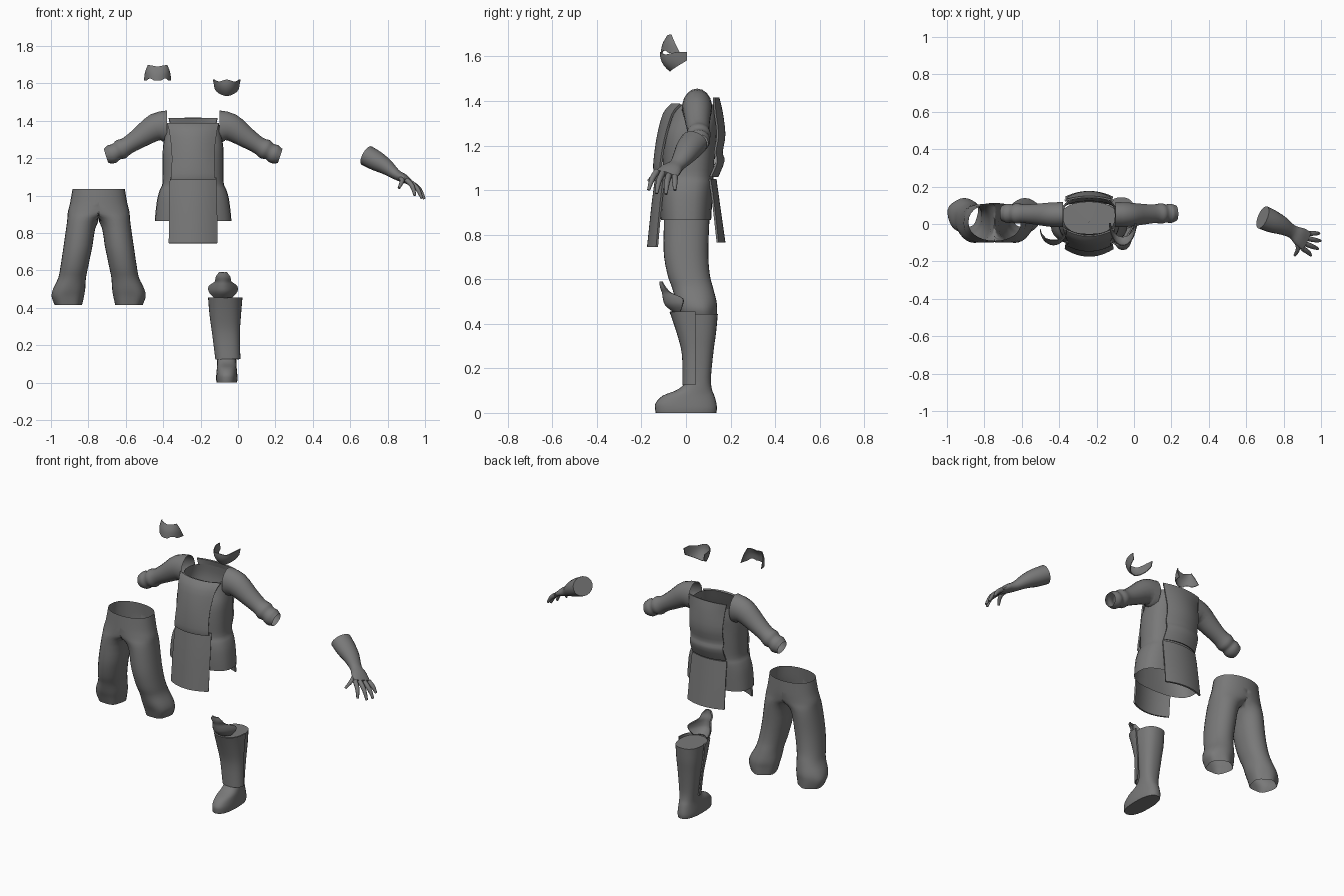
import bpy, bmesh
from math import sin, cos, pi, copysign
from mathutils import Vector

if "Cube" in bpy.data.objects:
    bpy.data.objects.remove(bpy.data.objects["Cube"])

DARK = bpy.data.materials.new("dark_grey")
DARK.diffuse_color = (.19, .19, .19, 1)
DARK.use_nodes = True
DARK.node_tree.nodes["Principled BSDF"].inputs["Base Color"].default_value = DARK.diffuse_color


def lerp(rows, t):
    """Smooth (Catmull-Rom) interpolation through a list of tuples."""
    n = len(rows) - 1
    s = min(max(t, 0), 1) * n
    i = min(int(s), n - 1)
    f = s - i
    a, b, c, d = (rows[max(i - 1, 0)], rows[i], rows[i + 1], rows[min(i + 2, n)])
    return [0.5 * (2 * q + (r - p) * f + (2 * p - 5 * q + 4 * r - w) * f * f
                   + (3 * q - p - 3 * r + w) * f ** 3) for p, q, r, w in zip(a, b, c, d)]


def grid(name, f, nu, nv, loop=False, caps=(0, 0), thick=0, x=0, mirror=False):
    """Surface from f(u, v); loop closes it in u."""
    bm = bmesh.new()
    cols = nu if loop else nu + 1
    vs = [[bm.verts.new(f(i / nu, j / nv)) for i in range(cols)] for j in range(nv + 1)]
    for j in range(nv):
        for i in range(nu):
            k = (i + 1) % cols
            q = [vs[j][i], vs[j][k], vs[j + 1][k], vs[j + 1][i]]
            if mirror == 'seam' and all(p.co.x < 1e-5 for p in q):
                continue
            bm.faces.new(q)
    if caps[0]:
        bm.faces.new(vs[0])
    if caps[1]:
        bm.faces.new(vs[-1])
    bmesh.ops.delete(bm, geom=[v for v in bm.verts if not v.link_faces], context='VERTS')
    bmesh.ops.remove_doubles(bm, verts=bm.verts, dist=1e-5)
    bmesh.ops.recalc_face_normals(bm, faces=bm.faces)
    me = bpy.data.meshes.new(name)
    bm.to_mesh(me)
    bm.free()
    me.materials.append(DARK)
    ob = bpy.data.objects.new(name, me)
    bpy.context.collection.objects.link(ob)
    ob.location.x = x
    bpy.ops.object.select_all(action='DESELECT')
    ob.select_set(True)
    bpy.context.view_layer.objects.active = ob
    if mirror:
        ob.modifiers.new("mirror", 'MIRROR')
    if thick:
        m = ob.modifiers.new("solid", 'SOLIDIFY')
        m.thickness, m.offset = thick, 0
        bpy.ops.object.modifier_apply(modifier="solid")
    bpy.ops.object.shade_smooth_by_angle(angle=0.7)
    return ob


def loft(name, rows, power=2.3, n=28, sub=3, **kw):
    """Horizontal rings; rows are (cx, cy, z, rx, ry)."""
    def f(u, v):
        cx, cy, z, rx, ry = lerp(rows, v)
        a = 2 * pi * u
        return (cx + rx * sgnpow(cos(a), power), cy + ry * sgnpow(sin(a), power), z)
    return grid(name, f, n, sub * (len(rows) - 1), loop=True, **kw)


def sgnpow(c, p):
    return copysign(abs(c) ** (2 / p), c)


def tube(name, rows, n=18, sub=3, **kw):
    """Rings square to a path; rows are (x, y, z, r_up, r_depth)."""
    def f(u, v):
        r = lerp(rows, v)
        t = (Vector(lerp(rows, v + .02)[:3]) - Vector(lerp(rows, v - .02)[:3])).normalized()
        b = Vector((0, 1, 0))
        b = (b - b.dot(t) * t).normalized()
        a = 2 * pi * u
        return Vector(r[:3]) + b.cross(t) * r[3] * cos(a) + b * r[4] * sin(a)
    return grid(name, f, n, sub * (len(rows) - 1), loop=True, **kw)


def plate(name, rows, x, nu=12, sub=3, thick=.01):
    """Bent panel; rows are (z, y at centre, half width, bend)."""
    def f(u, v):
        z, y, hw, bend = lerp(rows, v)
        s = 2 * u - 1
        return (hw * s, y + bend * s * s, z)
    return grid(name, f, nu, sub * (len(rows) - 1), thick=thick, x=x)


# Coat body, open at the neck and hem
CX = -.24
loft("coat_body", [(0, 0, .865, .205, .113), (0, 0, .92, .2, .116), (0, .002, .985, .191, .118),
                   (0, .006, 1.03, .178, .117), (0, .01, 1.065, .164, .113),
                   (0, .012, 1.15, .163, .118), (0, .018, 1.25, .162, .12),
                   (0, .035, 1.32, .152, .112), (0, .045, 1.385, .138, .098)], power=2.6, x=CX)
# Closing panel inside the waist
loft("coat_waist_lining", [(0, .01, 1.05, .165, .11), (0, .01, 1.051, .001, .001)], sub=1, x=CX)
# Sleeves
tube("sleeves", [(.14, .05, 1.37, .086, .068), (.20, .05, 1.365, .074, .066), (.285, .052, 1.31, .056, .056),
                 (.35, .055, 1.268, .047, .05), (.385, .056, 1.248, .054, .055), (.41, .056, 1.235, .046, .048),
                 (.435, .057, 1.222, .052, .052), (.465, .058, 1.212, .04, .041)],
     x=CX, mirror=True)
# Front and back panels
plate("front_plate", [(1.385, -.063, .138, .04), (1.34, -.1, .125, .04), (1.23, -.128, .112, .035),
                      (1.12, -.142, .114, .03), (1.085, -.14, .118, .03)], CX)
plate("front_tabard", [(1.095, -.128, .122, .035), (.95, -.148, .126, .037), (.745, -.17, .128, .04)], CX)
plate("back_plate", [(1.415, .145, .13, -.02), (1.35, .16, .118, -.03), (1.25, .172, .112, -.03),
                     (1.17, .16, .112, -.03), (1.13, .168, .112, -.03), (1.06, .14, .115, -.03)], CX)
plate("back_tabard", [(1.05, .132, .118, -.025), (.92, .15, .122, -.025), (.765, .172, .126, -.03)], CX)

# Trousers: half is built from rings clamped at the centre seam, then mirrored
LEG = [(0, .01, 1.035, .14, .10), (0, .008, .96, .153, .105), (.03, .005, .91, .135, .104),
       (.086, .003, .86, .083, .102), (.112, .0, .72, .077, .1), (.13, .012, .62, .074, .095),
       (.142, .03, .56, .074, .092), (.158, .045, .50, .086, .091), (.165, .052, .46, .086, .084),
       (.162, .058, .415, .072, .076)]


def leg(u, v):
    cx, cy, z, rx, ry = lerp(LEG, v)
    a = 2 * pi * u
    w = 1 + .05 * sin(5 * a) * max(0, v - .7) / .3
    return (max(0, cx + rx * w * cos(a)), cy + ry * w * sgnpow(sin(a), 2.3), z)


grid("trousers", leg, 28, 30, loop=True, x=-.745, mirror='seam')

# Boot with shin and knee guards
loft("boot", [(-.068, .043, .445, .078, .1), (-.068, .052, .36, .073, .083), (-.066, .058, .28, .064, .066),
              (-.062, .058, .16, .053, .054), (-.06, .042, .108, .051, .074), (-.06, .012, .078, .053, .115),
              (-.06, 0, .045, .056, .136), (-.06, 0, .02, .057, .139), (-.06, 0, 0, .055, .136)],
     power=2.4, caps=(1, 1))
SHIN = [(-.068, .455, .088, -.07), (-.068, .36, .08, -.038), (-.064, .26, .07, -.014), (-.054, .125, .063, -.012)]


def shin(u, v):
    cx, z, hw, y = lerp(SHIN, v)
    a = pi * (u - .5)
    return (cx + hw * sgnpow(sin(a), 2.4), .042 + (y - .042) * sgnpow(cos(a), 2.4), z)


grid("shin_guard", shin, 16, 9, thick=.008)
plate("knee_guard", [(.59, -.115, .018, .008), (.565, -.113, .037, .02), (.54, -.104, .042, .035),
                     (.515, -.1, .073, .085), (.485, -.09, .072, .075), (.455, -.055, .045, .03)],
      -.08, thick=.008)

# Forearm and hand
tube("forearm_and_palm", [(.688, .036, 1.214, .056, .064), (.74, .013, 1.185, .053, .06),
                          (.79, -.008, 1.155, .043, .05), (.845, -.04, 1.113, .028, .036),
                          (.885, -.066, 1.093, .024, .05), (.922, -.09, 1.07, .014, .055)], caps=(1, 1))
FINGERS = {
    "index_finger": ((.9, -.13, 1.085), (.932, -.152, 1.05), (.945, -.168, 1.0)),
    "middle_finger": ((.914, -.105, 1.077), (.957, -.122, 1.04), (.983, -.132, .985)),
    "ring_finger": ((.927, -.077, 1.067), (.97, -.086, 1.03), (.997, -.09, .982)),
    "little_finger": ((.937, -.05, 1.06), (.968, -.05, 1.035), (.99, -.05, 1.0)),
    "thumb": ((.865, -.075, 1.1), (.878, -.128, 1.08), (.86, -.168, 1.04)),
}
for name, pts in FINGERS.items():
    tube(name, [(*p, r, r) for p, r in zip(pts, (.014, .0125, .007))], n=10, caps=(1, 1))


# Upper face mask with brow line and small eye notches
def eye_mask(u, v):
    z, y, hw, bend = lerp([(1.698, -.085, .05, .02), (1.66, -.104, .065, .055), (1.615, -.112, .071, .085)], v)
    s = 2 * u - 1
    z += v ** 3 * .012 * max(0, 1 - ((abs(s) - .4) / .2) ** 2)
    z -= (1 - v) * .01 * (1 - abs(s)) ** 2
    return (hw * sin(pi * s / 2), y + bend * (1 - cos(pi * s / 2)), z)


grid("eye_mask", eye_mask, 24, 8, thick=.004, x=-.43)


# Lower face mask, a U-shaped jaw guard
def jaw_mask(u, v):
    s = 2 * u - 1
    a = pi * s / 2
    top = 1.62 - .012 * max(0, 1 - abs(abs(s) - .4) / .35)
    low = 1.533 + .05 * abs(s) ** 1.5
    return (.072 * sin(a) * (1 - .1 * v), .005 - (.12 - .045 * v ** 2.5) * cos(a), top + (low - top) * v)


grid("jaw_mask", jaw_mask, 24, 8, thick=.004, x=-.06)
